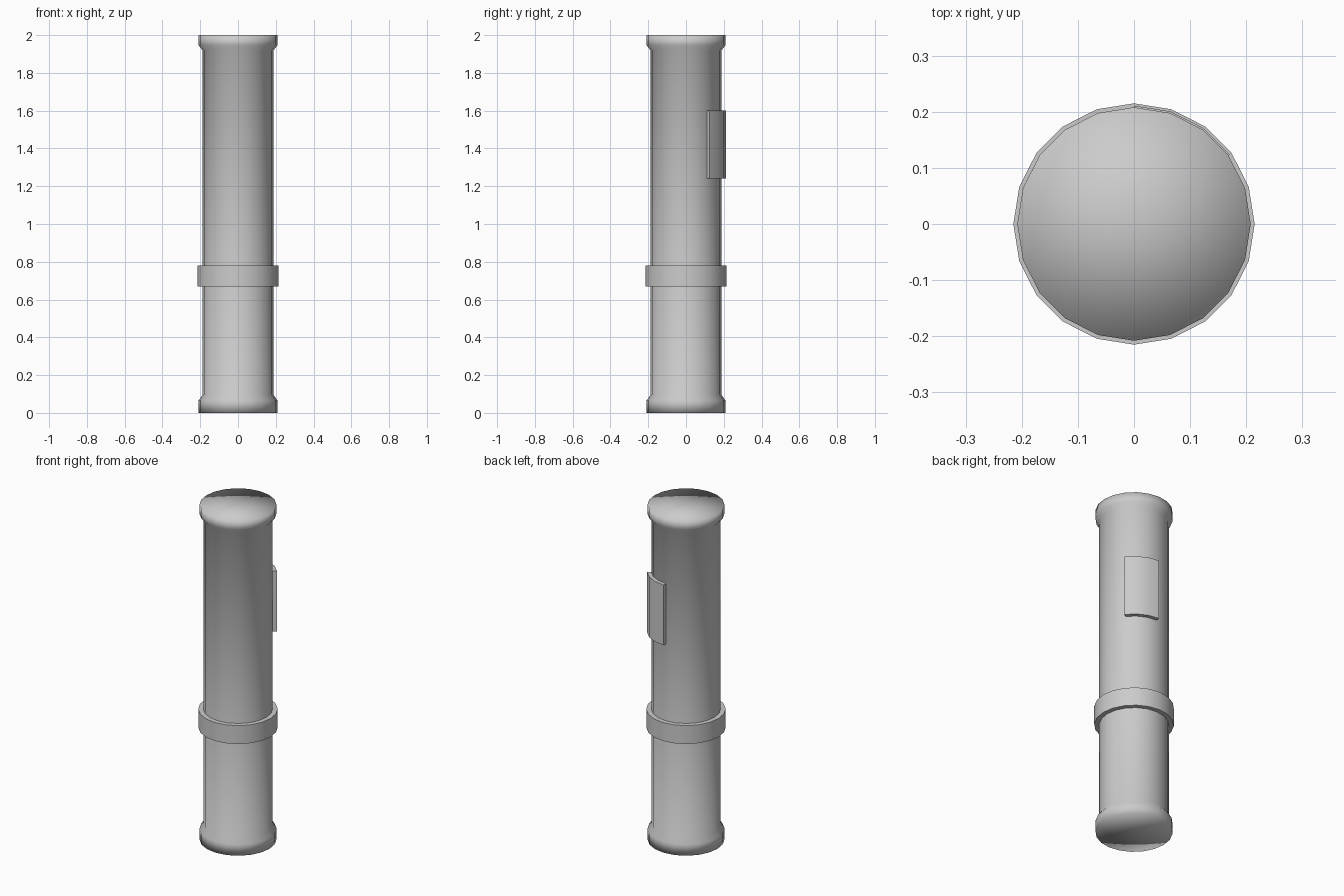
import bpy, bmesh
from math import cos, sin, pi, radians

if "Cube" in bpy.data.objects:
    bpy.data.objects.remove(bpy.data.objects["Cube"])

SIDES = 20


def finish(bm, name, smooth_angle):
    bmesh.ops.recalc_face_normals(bm, faces=bm.faces)
    me = bpy.data.meshes.new(name)
    bm.to_mesh(me)
    bm.free()
    ob = bpy.data.objects.new(name, me)
    bpy.context.collection.objects.link(ob)
    bpy.ops.object.select_all(action='DESELECT')
    ob.select_set(True)
    bpy.context.view_layer.objects.active = ob
    if smooth_angle is None:
        bpy.ops.object.shade_smooth()
    else:
        bpy.ops.object.shade_smooth_by_angle(angle=radians(smooth_angle))
    return ob


def point(bm, r, z, step):
    a = 2 * pi * step / SIDES
    return bm.verts.new((r * cos(a), r * sin(a), z))


def bridge(bm, a, b, closed):
    n = len(a)
    for i in range(n if closed else n - 1):
        j = (i + 1) % n
        bm.faces.new((a[i], a[j], b[j], b[i]))


# Main tube with flared ends, closed by fan caps
bm = bmesh.new()
profile = [(0.208, 0.0), (0.208, 0.067), (0.188, 0.095),
           (0.188, 1.92), (0.208, 1.945), (0.208, 2.0)]
rings = [[point(bm, r, z, i) for i in range(SIDES)] for r, z in profile]
for lower, upper in zip(rings, rings[1:]):
    bridge(bm, lower, upper, True)
for ring, z in ((rings[0], 0.0), (rings[-1], 2.0)):
    centre = bm.verts.new((0, 0, z))
    for i in range(SIDES):
        bm.faces.new((ring[i], ring[(i + 1) % SIDES], centre))
finish(bm, "tube_body", None)

# Collar band around the lower part
bm = bmesh.new()
section = [(0.186, 0.67), (0.215, 0.67), (0.215, 0.78), (0.186, 0.78)]
rings = [[point(bm, r, z, i) for i in range(SIDES)] for r, z in section]
for k in range(4):
    bridge(bm, rings[k], rings[(k + 1) % 4], True)
finish(bm, "collar", 30)

# Curved plate on the back, three facets wide
bm = bmesh.new()
section = [(0.186, 1.24), (0.211, 1.24), (0.211, 1.6), (0.186, 1.6)]
rows = [[point(bm, r, z, i) for i in range(2, 6)] for r, z in section]
for k in range(4):
    bridge(bm, rows[k], rows[(k + 1) % 4], False)
for end in (0, -1):
    bm.faces.new([row[end] for row in rows])
finish(bm, "back_plate", 30)
